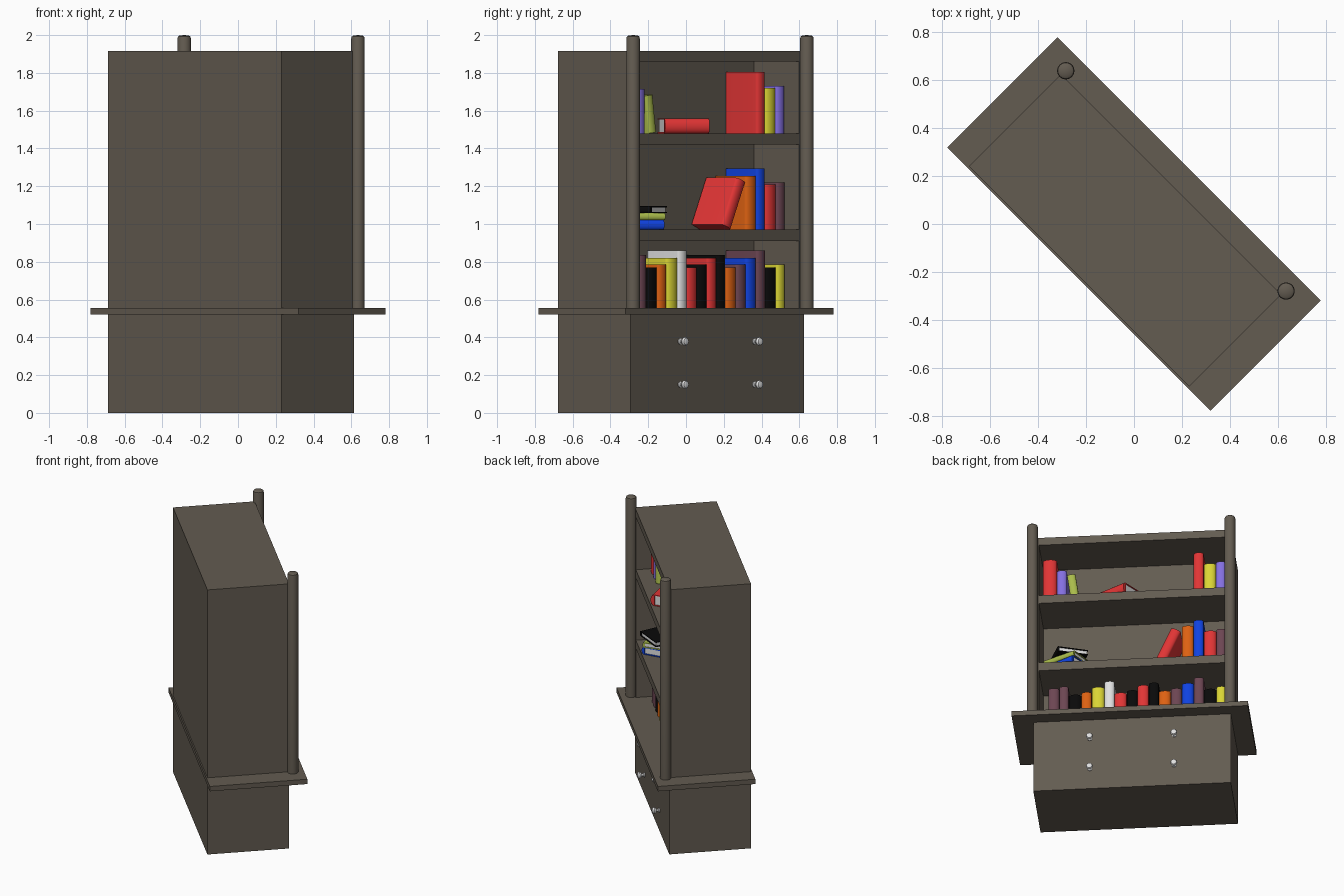
import bpy, bmesh, math
from mathutils import Matrix, Vector

if "Cube" in bpy.data.objects:
    bpy.data.objects.remove(bpy.data.objects["Cube"])

T = Matrix.Translation
def R(deg, axis):
    return Matrix.Rotation(math.radians(deg), 4, axis)

# The cabinet is modelled facing +y, then turned 45 degrees
TURN = R(-45, 'Z')

COLOURS = {
    'dark_wood': (0.125, 0.106, 0.082), 'red': (0.75, 0.035, 0.035),
    'yellow': (0.70, 0.66, 0.035), 'green': (0.40, 0.50, 0.07),
    'orange': (0.72, 0.12, 0.006), 'blue': (0.005, 0.055, 0.75),
    'violet': (0.23, 0.16, 0.75), 'plum': (0.15, 0.06, 0.085),
    'black': (0.003, 0.003, 0.003), 'white': (0.75, 0.75, 0.75),
}
MATS = {}
for key, c in COLOURS.items():
    MATS[key] = bpy.data.materials.new(key)
    MATS[key].diffuse_color = (*c, 1)


def finish(bm, name, mats):
    bmesh.ops.recalc_face_normals(bm, faces=bm.faces)
    me = bpy.data.meshes.new(name)
    bm.transform(TURN)
    bm.to_mesh(me)
    bm.free()
    for m in mats:
        me.materials.append(MATS[m])
    for p in me.polygons:
        p.use_smooth = True
    me.set_sharp_from_angle(angle=math.radians(32))
    ob = bpy.data.objects.new(name, me)
    bpy.context.collection.objects.link(ob)
    return ob


def add_box(bm, lo, hi):
    lo, hi = Vector(lo), Vector(hi)
    m = T((lo + hi) / 2) @ Matrix.Diagonal((*(hi - lo), 1))
    return bmesh.ops.create_cube(bm, size=1, matrix=m)['verts']


def box(name, lo, hi):
    bm = bmesh.new()
    add_box(bm, lo, hi)
    return finish(bm, name, ['dark_wood'])


def lathe(name, profile, m, mat, steps=24):
    bm = bmesh.new()
    vs = [bm.verts.new((r, 0, z)) for r, z in profile]
    es = [bm.edges.new(p) for p in zip(vs, vs[1:])]
    bmesh.ops.spin(bm, geom=vs + es, axis=(0, 0, 1), cent=(0, 0, 0),
                   angle=math.tau, steps=steps)
    bmesh.ops.remove_doubles(bm, verts=bm.verts, dist=1e-5)
    bm.transform(m)
    return finish(bm, name, [mat])


def book(name, colour, t, d, h, m, closed=False):
    """Round-backed cover (spine at +y) wrapped round a white page block."""
    bm = bmesh.new()
    c, b, n = 0.006, 0.3 * t, 10
    pts = [(-t / 2, 0)]
    for i in range(n + 1):
        a = math.pi * (1 - i / n)
        pts.append((t / 2 * math.cos(a), d - b + b * math.sin(a)))
    pts += [(t / 2, 0), (t / 2 - c, 0), (t / 2 - c, d - b - c),
            (c - t / 2, d - b - c), (c - t / 2, 0)]
    f = bm.faces.new([bm.verts.new((x, y, 0)) for x, y in pts])
    ext = bmesh.ops.extrude_face_region(bm, geom=[f])['geom']
    bmesh.ops.translate(bm, vec=(0, 0, h),
                        verts=[v for v in ext if isinstance(v, bmesh.types.BMVert)])
    if not any(abs(g.calc_center_median().z) < 1e-6 for g in bm.faces):
        bm.faces.new([v for v in bm.verts if v.co.z < 1e-6])
    if closed:
        add_box(bm, (c - t / 2, 0, 0), (t / 2 - c, d - b - c, 0.005))
    pages = add_box(bm, (c - t / 2, 0.006, 0.006), (t / 2 - c, d - b - c, h - 0.006))
    for g in {g for v in pages for g in v.link_faces}:
        g.material_index = 1
    bm.transform(m)
    return finish(bm, name, [colour, 'white'])


# ---- Cabinet ----
CX, HW, IN = -0.007, 0.65, 0.613       # centre, outer and inner half width
BACK, WALL, FRONT = -0.317, -0.11, 0.227
LEDGE, TOP = 0.555, 1.915
box('base_cabinet', (CX - HW, BACK, 0), (CX + HW, FRONT, 0.525))
box('ledge', (-0.778, -0.325, 0.52), (0.778, 0.325, LEDGE))
box('back_panel', (CX - HW, BACK, LEDGE), (CX + HW, WALL, TOP))
for s, side in ((-1, 'left'), (1, 'right')):
    a, b = sorted((CX + s * IN, CX + s * HW))
    box(side + '_panel', (a, WALL, LEDGE), (b, FRONT, TOP))
    # corner post
    lathe(side + '_post', [(0, 0), (0.036, 0), (0.036, 1.425), (0.033, 1.437),
                           (0.024, 1.443), (0, 1.445)],
          T((CX / 2 + s * 0.6505, 0.251, LEDGE)), 'dark_wood', 32)
    # drawer knobs
    for z in (0.15, 0.378):
        lathe('knob', [(0, 0), (0.016, 0), (0.016, 0.006), (0.009, 0.01), (0.009, 0.02),
                       (0.018, 0.026), (0.023, 0.036), (0.018, 0.047), (0, 0.053)],
              T((CX + s * 0.278, FRONT, z)) @ R(-90, 'X'), 'white', 16)
for name, z0, z1 in (('lower_shelf', 0.91, 0.97), ('upper_shelf', 1.42, 1.48),
                     ('top_panel', 1.86, TOP)):
    box(name, (CX - IN, WALL, z0), (CX + IN, FRONT, z1))


# ---- Upright books: start u, then (colour, thickness, height) ----
def row(name, u, z, books):
    for col, t, h in books:
        book(name, col, t - 0.001, 0.24, h, T((u - t / 2, -0.105, z)))
        u -= t


row('bottom_row_book', 0.555, LEDGE, [
    ('plum', .073, .27), ('plum', .062, .28), ('black', .084, .215),
    ('orange', .067, .23), ('yellow', .085, .265), ('white', .066, .305),
    ('red', .08, .215), ('black', .072, .23), ('red', .073, .265),
    ('black', .066, .28), ('orange', .079, .215), ('plum', .073, .23),
    ('blue', .079, .265), ('plum', .066, .305), ('black', .084, .215),
    ('yellow', .063, .23)])
row('middle_row_book', -0.324, 0.97, [
    ('orange', .079, .285), ('blue', .066, .325), ('red', .084, .24), ('plum', .063, .25)])
row('top_row_book', -0.403, 1.48, [
    ('red', .066, .325), ('yellow', .08, .24), ('violet', .066, .25)])
row('top_left_book', 0.590, 1.48, [('red', .093, .32), ('violet', .065, .235)])

# ---- Leaning books ----
book('leaning_red_book', 'red', 0.07, 0.24, 0.27,
     T((-0.208, -0.102, 0.97)) @ R(-24, 'Y') @ T((0.035, 0, 0)), True)
book('leaning_green_book', 'green', 0.055, 0.24, 0.2,
     T((0.402, -0.105, 1.48)) @ R(8, 'Y') @ T((-0.0275, 0, 0))
     @ T((0, 0, 0.0)))


# ---- Books lying flat ----
def lying(name, col, t, u, v, z, turn):
    book(name, col, t, 0.21, 0.24, T((u, v, z + t / 2)) @ R(turn, 'Z')
         @ R(90, 'Y') @ T((0, -0.105, -0.12)))


lying('lying_red_book', 'red', 0.078, 0.091, 0.073, 1.48, -34)
lying('stack_blue_book', 'blue', 0.052, 0.43, 0.073, 0.97, -34)
lying('stack_green_book', 'green', 0.036, 0.43, 0.073, 1.022, -30)
lying('stack_black_book', 'black', 0.036, 0.43, 0.073, 1.058, -70)

for m in bpy.data.materials:
    if m.users and not m.is_grease_pencil:
        m.use_nodes = True
        m.node_tree.nodes["Principled BSDF"].inputs["Base Color"].default_value = m.diffuse_color
